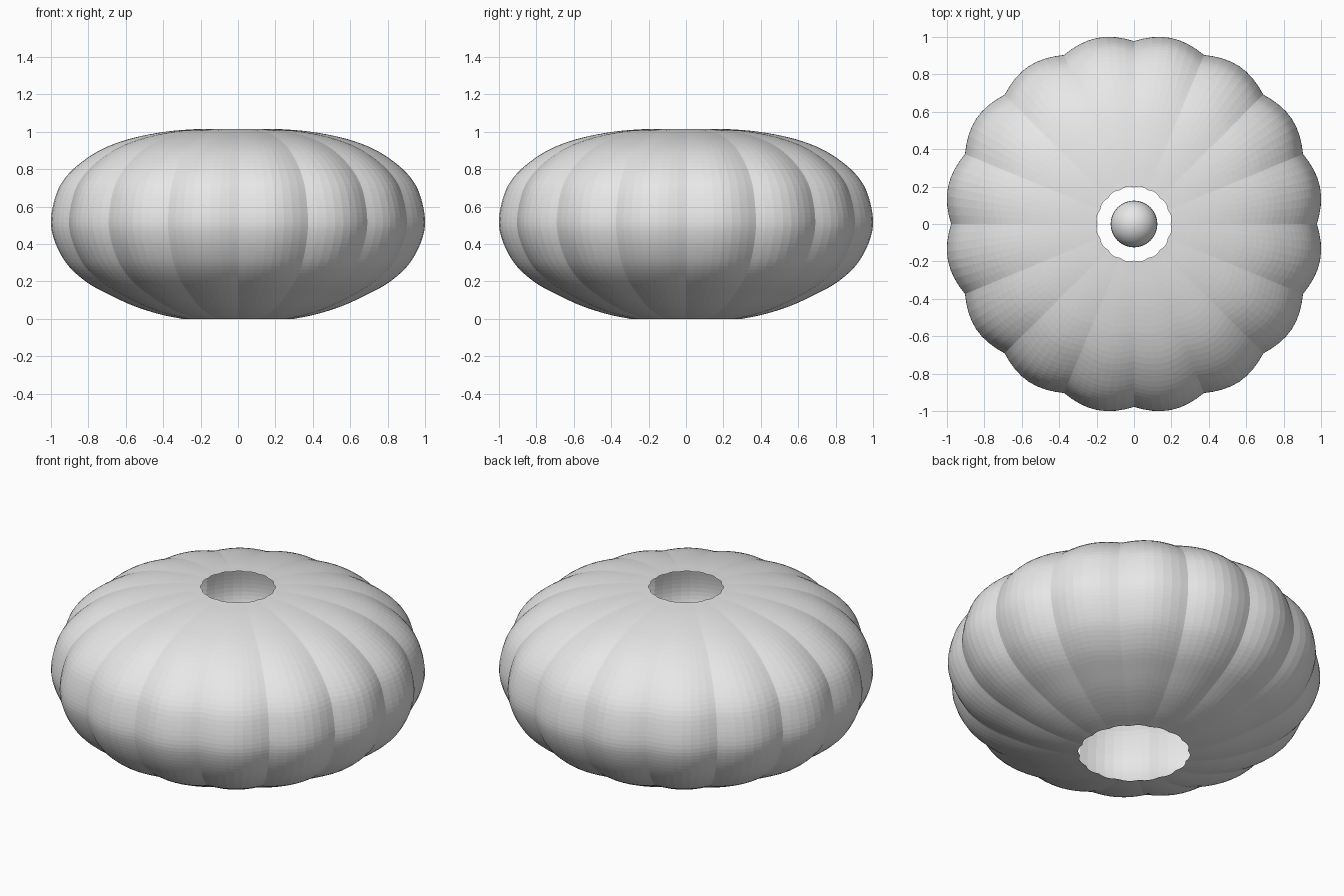
import bpy, bmesh, math
from mathutils import Vector

if "Cube" in bpy.data.objects:
    bpy.data.objects.remove(bpy.data.objects["Cube"])

LOBES, PER_LOBE, SUB = 16, 8, 4
SEGS = LOBES * PER_LOBE

mat = bpy.data.materials.new("light_grey")
mat.diffuse_color = (0.8, 0.8, 0.8, 1)
mat.use_nodes = True
mat.node_tree.nodes["Principled BSDF"].inputs["Base Color"].default_value = mat.diffuse_color


def finish(bm, name):
    me = bpy.data.meshes.new(name)
    bm.to_mesh(me)
    bm.free()
    me.materials.append(mat)
    ob = bpy.data.objects.new(name, me)
    bpy.context.collection.objects.link(ob)
    return ob


def spline(pts):
    # Catmull-Rom curve through the profile points
    p = [Vector(q) for q in pts]
    p = [2 * p[0] - p[1]] + p + [2 * p[-1] - p[-2]]
    out = []
    for i in range(1, len(p) - 2):
        a, b, c, d = p[i - 1:i + 3]
        for k in range(SUB):
            t = k / SUB
            out.append(0.5 * (2 * b + (c - a) * t + (2 * a - 5 * b + 4 * c - d) * t * t
                              + (3 * b - a - 3 * c + d) * t ** 3))
    out.append(p[-2])
    return out


# Lobed open shade: profile (radius, height) from bottom rim to top rim
profile = spline([(0.30, 0.0), (0.42, 0.025), (0.56, 0.07), (0.69, 0.13), (0.80, 0.19),
                  (0.89, 0.265), (0.945, 0.34), (0.985, 0.43), (1.0, 0.516), (0.985, 0.62),
                  (0.947, 0.72), (0.87, 0.81), (0.75, 0.895), (0.62, 0.95), (0.48, 0.985),
                  (0.34, 1.006), (0.20, 1.016)])
bm = bmesh.new()
rings = []
for r, z in profile:
    ring = []
    for i in range(SEGS):
        a = 2 * math.pi * i / SEGS
        k = r * (0.978 + 0.036 * abs(math.sin(a * LOBES / 2)))
        ring.append(bm.verts.new((k * math.cos(a), k * math.sin(a), z)))
    rings.append(ring)
for lo, hi in zip(rings, rings[1:]):
    for i in range(SEGS):
        j = (i + 1) % SEGS
        bm.faces.new((lo[i], lo[j], hi[j], hi[i]))
finish(bm, "lobed_shade")

# Round bulb hanging inside
bm = bmesh.new()
bmesh.ops.create_uvsphere(bm, u_segments=32, v_segments=16, radius=0.125)
bulb = finish(bm, "bulb")
bulb.location = (0, 0, 0.51)
for f in bulb.data.polygons:
    f.use_smooth = True
